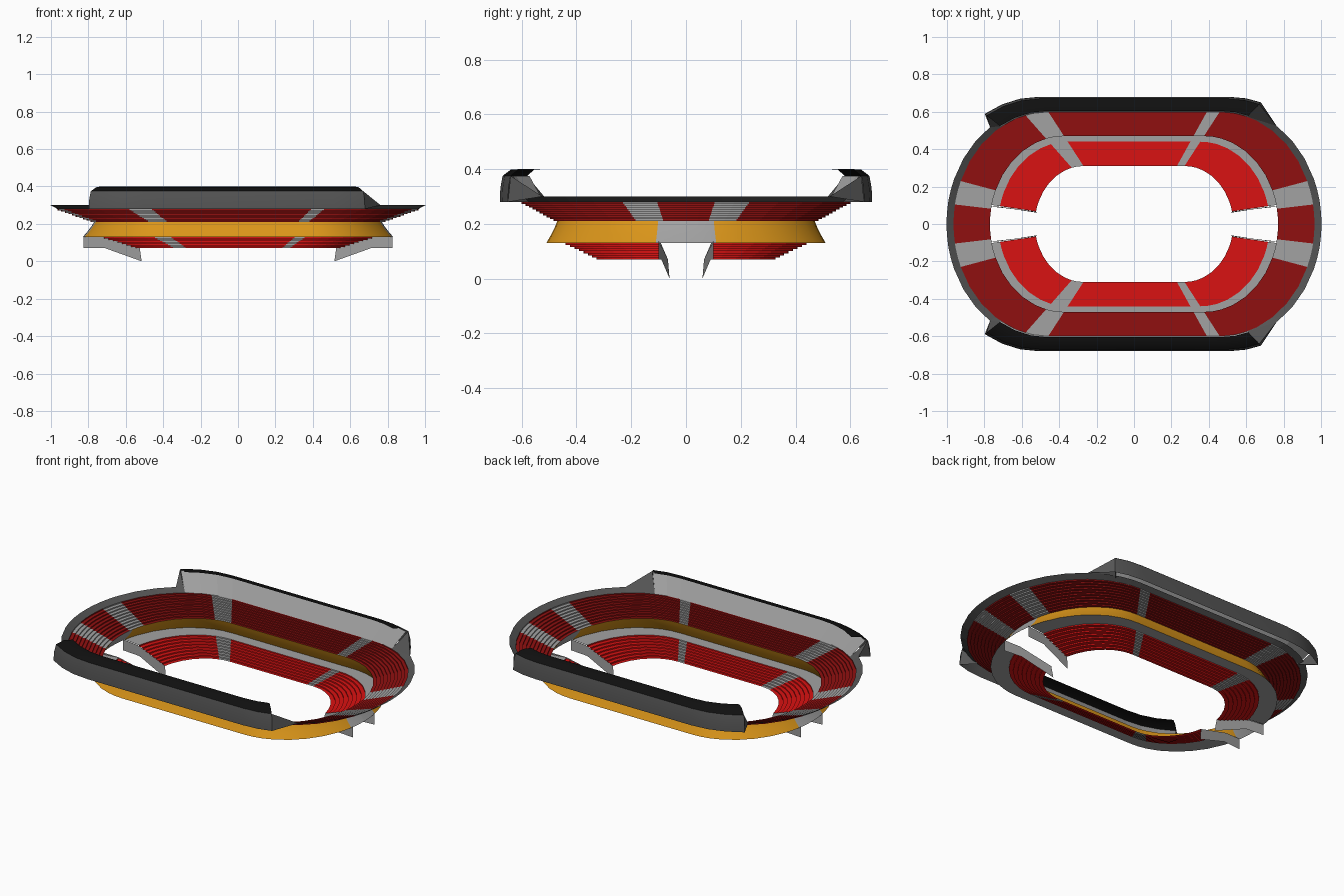
import bpy, math

if "Cube" in bpy.data.objects:
    bpy.data.objects.remove(bpy.data.objects["Cube"])

def mat(name, c):
    m = bpy.data.materials.new(name)
    m.diffuse_color = (*c, 1)
    m.use_nodes = True
    m.node_tree.nodes["Principled BSDF"].inputs["Base Color"].default_value = m.diffuse_color
    return m

RED = mat("bright red seats", (0.70, 0.006, 0.006))
DARK_RED = mat("dark red seats", (0.28, 0.005, 0.005))
GREY = mat("light grey concrete", (0.36, 0.36, 0.36))
DARK = mat("dark grey metal", (0.09, 0.09, 0.09))
BLACK = mat("black roof", (0.005, 0.005, 0.005))
ORANGE = mat("orange facade", (0.70, 0.30, 0.01))

# Oval plan: b is the half width in y; straight length and end radius follow from it
def point(p, b, z):
    f, deg = p                                  # f = position on straight, deg = angle on the ends
    reach = 0.53 + 1.5 * (b - 0.31)
    s = 0.27 + 0.65 * (b - 0.31)
    a = math.radians(deg)
    return (f * s + (reach - s) * math.cos(a), b * math.sin(a), z)

QUARTER = [0, 5, 10, 12.5, 17, 22.5, 34, 45, 56, 67, 76, 83, 90]
STRAIGHT = [1, 0.85, 0.4, 0, -0.4, -0.85, -1]
top = [(1, a) for a in QUARTER] + [(f, 90) for f in STRAIGHT[1:]] \
    + [(-1, 180 - a) for a in QUARTER[::-1][1:]]
OVAL = top + [(-f, a + 180) for f, a in top[1:]]

def acute(p, q):
    """Angle of a segment above the long axis."""
    a = ((p[1] + q[1]) / 2) % 180
    return min(a, 180 - a)

def in_gap(p, q):
    return acute(p, q) < 12.5

def corner_aisle(p, q):
    e, f = acute(p, q), (p[0] + q[0]) / 2
    return (e > 89 and f > 0.85) or (f == -1 and 76 < e < 89)

def make(name, verts, faces, mats, ids, smooth=False):
    me = bpy.data.meshes.new(name)
    me.from_pydata(verts, [], faces)
    for m in mats:
        me.materials.append(m)
    for poly, i in zip(me.polygons, ids):
        poly.material_index = i
    ob = bpy.data.objects.new(name, me)
    bpy.context.collection.objects.link(ob)
    if smooth:
        bpy.ops.object.select_all(action='DESELECT')
        ob.select_set(True)
        bpy.context.view_layer.objects.active = ob
        bpy.ops.object.shade_smooth_by_angle(angle=math.radians(35))
    return ob

def sweep(name, path, profile, mats, rule=lambda p, q, j: 0, smooth=False):
    """Sweep a (b, z) profile along the oval; rule gives a material index or None for a hole."""
    n = len(profile)
    verts = [point(p, b, z) for p in path for b, z in profile]
    faces, ids = [], []
    for i in range(len(path) - 1):
        for j in range(n - 1):
            k = rule(path[i], path[i + 1], j)
            if k is not None:
                v = i * n + j
                faces.append((v, v + 1, v + n + 1, v + n))
                ids.append(k)
    return make(name, verts, faces, mats, ids, smooth)

def mirror(ob, x, y):
    m = ob.modifiers.new("mirror", 'MIRROR')
    m.use_axis = (x, y, False)
    m.use_mirror_merge = False

def steps(b0, z0, b1, z1, n):
    pts = [(b0, z0)]
    for k in range(1, n + 1):
        b = b0 + (b1 - b0) * k / n
        pts += [(b, z0 + (z1 - z0) * (k - 1) / n), (b, z0 + (z1 - z0) * k / n)]
    return pts

# Lower seating tier, open at the two tunnels
sweep("lower_tier", OVAL, steps(0.31, 0.07, 0.44, 0.13, 8), [RED, GREY],
      lambda p, q, j: None if in_gap(p, q) else int(corner_aisle(p, q)))

# Walkway between the tiers
sweep("walkway", OVAL, [(0.44, 0.13), (0.51, 0.13)], [GREY],
      lambda p, q, j: None if in_gap(p, q) else 0)

# Flared facade, with grey lintels above the tunnels
sweep("facade", OVAL, [(0.47, 0.21), (0.478, 0.19), (0.49, 0.165), (0.51, 0.13)],
      [ORANGE, GREY], lambda p, q, j: int(in_gap(p, q)), smooth=True)

# Upper seating tier with corner and end aisles
sweep("upper_tier", OVAL, steps(0.47, 0.21, 0.60, 0.28, 10), [DARK_RED, GREY],
      lambda p, q, j: int(corner_aisle(p, q) or 10 < acute(p, q) < 22.5))

# Rim around the bowl
sweep("rim", OVAL, [(0.60, 0.28), (0.625, 0.30)], [DARK])

# Stand roofs: outer wall and black canopy, inner wall, end pieces
ROOF = [(1, a) for a in (73, 81, 90)] + [(0, 90)] + [(-1, a) for a in (90, 100, 110, 120)]
mirror(sweep("roof_shell", ROOF,
             [(0.605, 0.40), (0.64, 0.398), (0.67, 0.375), (0.678, 0.33), (0.68, 0.28)],
             [BLACK, DARK], lambda p, q, j: int(j > 1), smooth=True), False, True)
mirror(sweep("roof_inner_wall", ROOF, [(0.60, 0.28), (0.66, 0.375)], [GREY]), False, True)

verts, faces = [], []
for p, wing in ((ROOF[0], (1, 57)), (ROOF[-1], (-1, 124))):
    k = len(verts)
    verts += [point(p, 0.60, 0.28), point(p, 0.67, 0.375), point(p, 0.68, 0.28),
              point(wing, 0.625, 0.30)]
    faces += [(k, k + 1, k + 2), (k + 1, k + 3, k + 2), (k, k + 3, k + 1)]
mirror(make("roof_end", verts, faces, [DARK], [0] * 6), False, True)

# Tunnel side walls
wall = [(0.515, 0.06, 0), (0.71, 0.09, 0.07), (0.825, 0.10, 0.07),
        (0.825, 0.10, 0.135), (0.72, 0.092, 0.13), (0.525, 0.066, 0.07)]
mirror(make("tunnel_wall", wall, [tuple(range(6))], [GREY], [0]), True, True)
